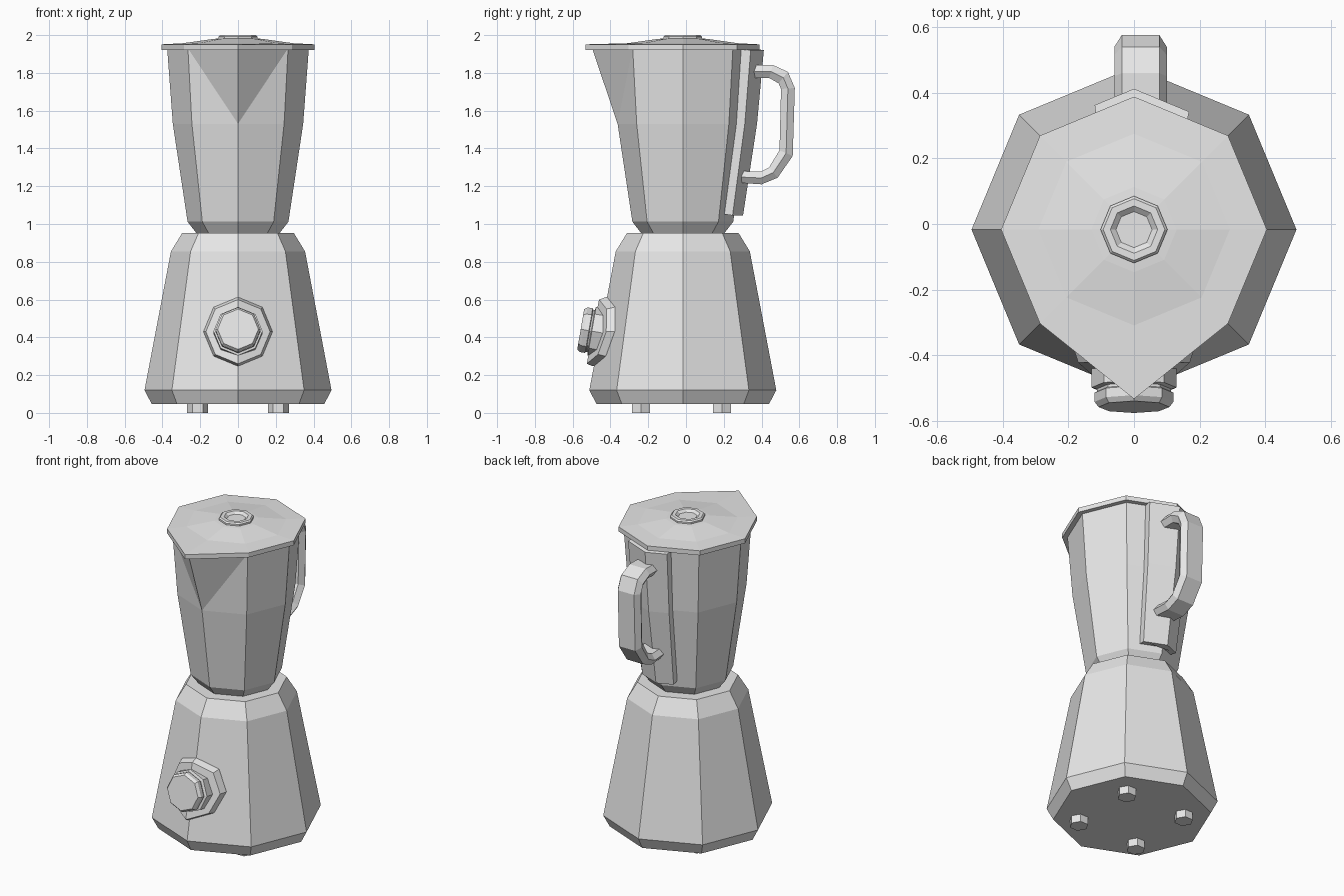
import bpy, bmesh
from math import sin, cos, tan, pi
from mathutils import Vector, Matrix

cube = bpy.data.objects.get("Cube")
if cube:
    bpy.data.objects.remove(cube)

grey = bpy.data.materials.new("light_grey")
grey.use_nodes = True
grey.diffuse_color = (0.8, 0.8, 0.8, 1)
grey.node_tree.nodes["Principled BSDF"].inputs["Base Color"].default_value = (0.8, 0.8, 0.8, 1)

YC = -0.017          # axis of the octagonal body
SLOPE = tan(pi / 8)  # lean of a side face away from its corner
FRONT = 6            # ring index of the front corner


def ring(r, z, n=8, y=YC, front=None):
    """Polygon ring with corners on the axes; the front corner may be pulled out."""
    pts = [Vector((r * cos(2 * pi * i / n), y + r * sin(2 * pi * i / n), z)) for i in range(n)]
    if front is not None:
        pts[FRONT].y = front
    return pts


def loft(name, rings, splits=(), matrix=None):
    """Skin closed rings in order, cap both ends, split given (ring, corner) pairs."""
    bm = bmesh.new()
    rows = [[bm.verts.new(p) for p in r] for r in rings]
    n = len(rows[0])
    for a, b in zip(rows, rows[1:]):
        for i in range(n):
            j = (i + 1) % n
            bm.faces.new((a[i], a[j], b[j], b[i]))
    bm.faces.new(rows[0][::-1])
    bm.faces.new(rows[-1])
    for (r1, i1), (r2, i2) in splits:
        bmesh.ops.connect_verts(bm, verts=[rows[r1][i1], rows[r2][i2]])
    if matrix:
        bm.transform(matrix)
    bmesh.ops.recalc_face_normals(bm, faces=bm.faces)
    mesh = bpy.data.meshes.new(name)
    bm.to_mesh(mesh)
    bm.free()
    mesh.materials.append(grey)
    obj = bpy.data.objects.new(name, mesh)
    bpy.context.collection.objects.link(obj)
    return obj


# Motor base
loft("motor_base", [ring(r, z) for r, z in
                    ((0.457, 0.048), (0.495, 0.12), (0.355, 0.855), (0.295, 0.953))])

# Feet
for side, sx in (("left", 1), ("right", -1)):
    for end, sy in (("front", -1), ("back", 1)):
        foot = loft(f"{end}_{side}_foot", [ring(0.055, z, 6, 0) for z in (0, 0.06)])
        foot.location = (sx * 0.214, -0.024 + sy * 0.215, 0)

# Jug with a pulled-out pouring lip
loft("jug", [ring(0.215, 0.945), ring(0.267, 1.012), ring(0.345, 1.53),
             ring(0.375, 1.93, front=-0.497)],
     splits=[((2, FRONT), (3, FRONT - 1)), ((2, FRONT), (3, FRONT + 1))])

# Lid following the lip, with a low dome
loft("lid", [ring(0.405, 1.922, front=-0.533), ring(0.405, 1.951, front=-0.533),
             ring(0.292, 1.957), ring(0.13, 1.98), ring(0.09, 1.983)])

# Dished button on the lid
loft("lid_button", [ring(r, z) for r, z in
                    ((0.102, 1.975), (0.102, 1.992), (0.094, 2.0), (0.072, 2.0), (0.055, 1.986))])


# Handle mounting strip wrapped around the back corner
def strip_ring(apex, z, scale):
    l, r, t = -0.12 * scale, 0.168 * scale, 0.05
    outer = [(l, apex + l * SLOPE), (0, apex), (r, apex - r * SLOPE)]
    inner = [(x * 0.94, y - t) for x, y in reversed(outer)]
    return ([Vector((x, y, z)) for x, y in outer]
            + [Vector((x, y, z + 0.008)) for x, y in inner])


loft("handle_strip", [strip_ring(0.302, 1.045, 0.8), strip_ring(0.376, 1.53, 0.93),
                      strip_ring(0.412, 1.92, 1)])

# Handle: six-sided section between an outer and an inner outline (y, z)
outer = [(0.35, 1.84), (0.46, 1.842), (0.54, 1.805), (0.576, 1.72),
         (0.565, 1.36), (0.485, 1.245), (0.40, 1.21), (0.295, 1.217)]
inner = [(0.35, 1.773), (0.44, 1.773), (0.49, 1.745), (0.503, 1.715),
         (0.495, 1.39), (0.44, 1.30), (0.395, 1.277), (0.295, 1.28)]
sections = []
for o, i in zip(outer, inner):
    o, i = Vector((0.02, *o)), Vector((0.02, *i))
    m = (o + i) / 2
    wide, flat = Vector((0.08, 0, 0)), Vector((0.057, 0, 0))
    sections.append([o - flat, o + flat, m + wide, i + flat, i - flat, m - wide])
loft("handle", sections)


# Dial plate folded over the front corner of the base
def base_front(x, z):
    r = 0.495 - (z - 0.12) * 0.14 / 0.735
    return YC - r + abs(x) * SLOPE


def dial_point(a, r, depth):
    x, z = r * sin(a), 0.43 + r * cos(a)
    return Vector((x, base_front(x, z) - depth, z))


plate = loft("dial_plate", [[dial_point(i * pi / 4, r, d) for i in range(8)]
                            for r, d in ((0.183, -0.04), (0.183, 0.005), (0.17, 0.04))],
             splits=[((0, 0), (0, 4)), ((2, 0), (2, 4))])

# Dial turned along the slope of the base
tilt = Matrix.Translation((0, -0.453, 0.425)) @ Matrix.Rotation(pi / 2 - 0.17, 4, "X")
loft("dial", [ring(r, d, y=0) for r, d in
              ((0.13, -0.05), (0.13, 0.046), (0.113, 0.05), (0.113, 0.058),
               (0.12, 0.062), (0.12, 0.09), (0.108, 0.106))], matrix=tilt)
